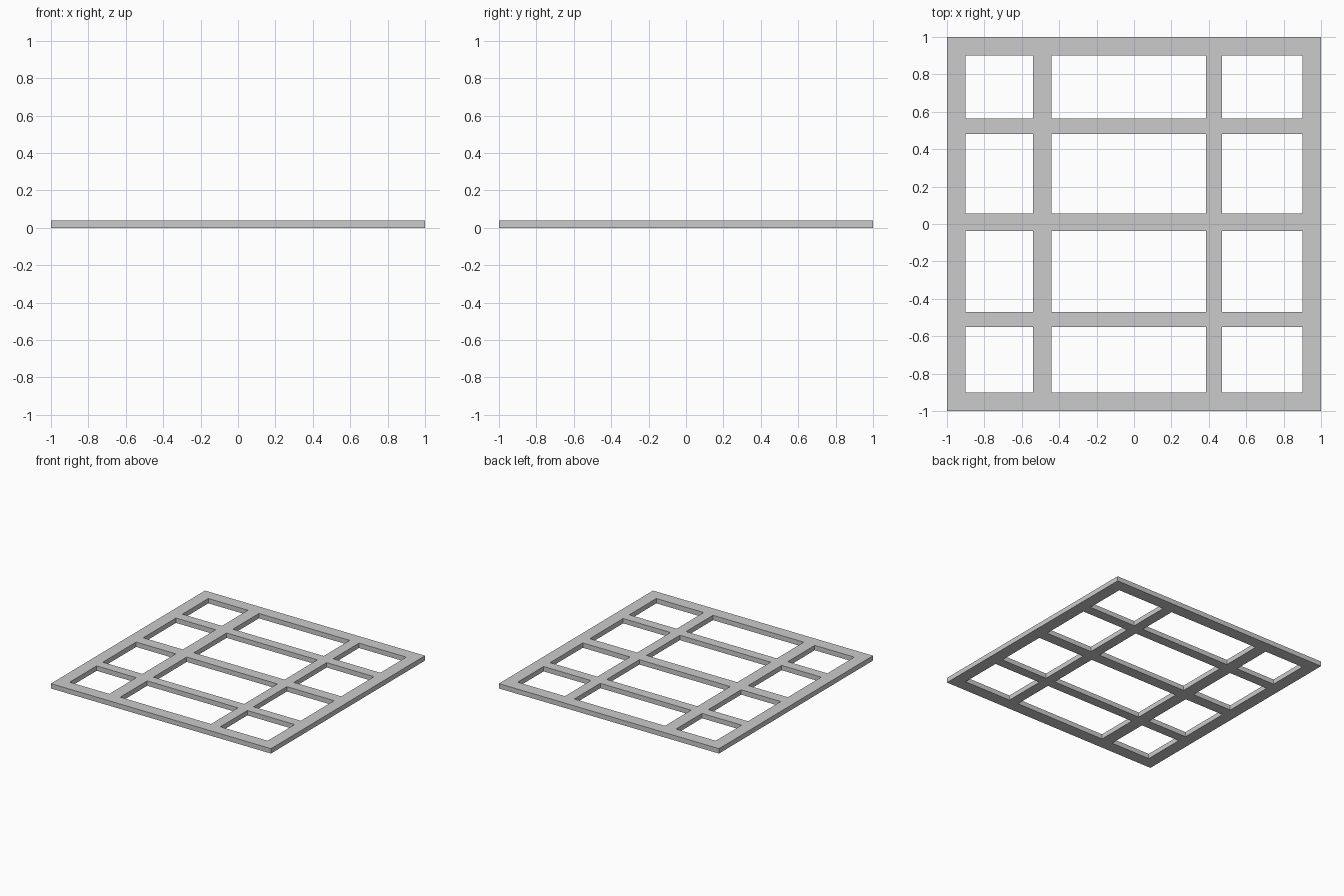
import bpy, bmesh

if "Cube" in bpy.data.objects:
    bpy.data.objects.remove(bpy.data.objects["Cube"])

HEIGHT = 0.04
# Edges of the bars along each axis: bar, opening, bar, opening, ... bar
XS = [-1, -0.90, -0.54, -0.44, 0.385, 0.47, 0.90, 1]
YS = [-1, -0.90, -0.55, -0.47, -0.037, 0.055, 0.48, 0.563, 0.90, 1]

bm = bmesh.new()
grid = [[bm.verts.new((x, y, 0)) for y in YS] for x in XS]

# Flat lattice: fill every cell except the openings (odd column and odd row)
for i in range(len(XS) - 1):
    for j in range(len(YS) - 1):
        if not (i % 2 and j % 2):
            bm.faces.new((grid[i][j], grid[i + 1][j], grid[i + 1][j + 1], grid[i][j + 1]))

# Raise the lattice to full thickness, keeping the underside
top = bmesh.ops.extrude_face_region(bm, geom=bm.faces[:], use_keep_orig=True)
bmesh.ops.translate(bm, vec=(0, 0, HEIGHT),
                    verts=[g for g in top["geom"] if isinstance(g, bmesh.types.BMVert)])
bmesh.ops.recalc_face_normals(bm, faces=bm.faces[:])

mesh = bpy.data.meshes.new("lattice_frame")
bm.to_mesh(mesh)
bm.free()
frame = bpy.data.objects.new("lattice_frame", mesh)
bpy.context.collection.objects.link(frame)
